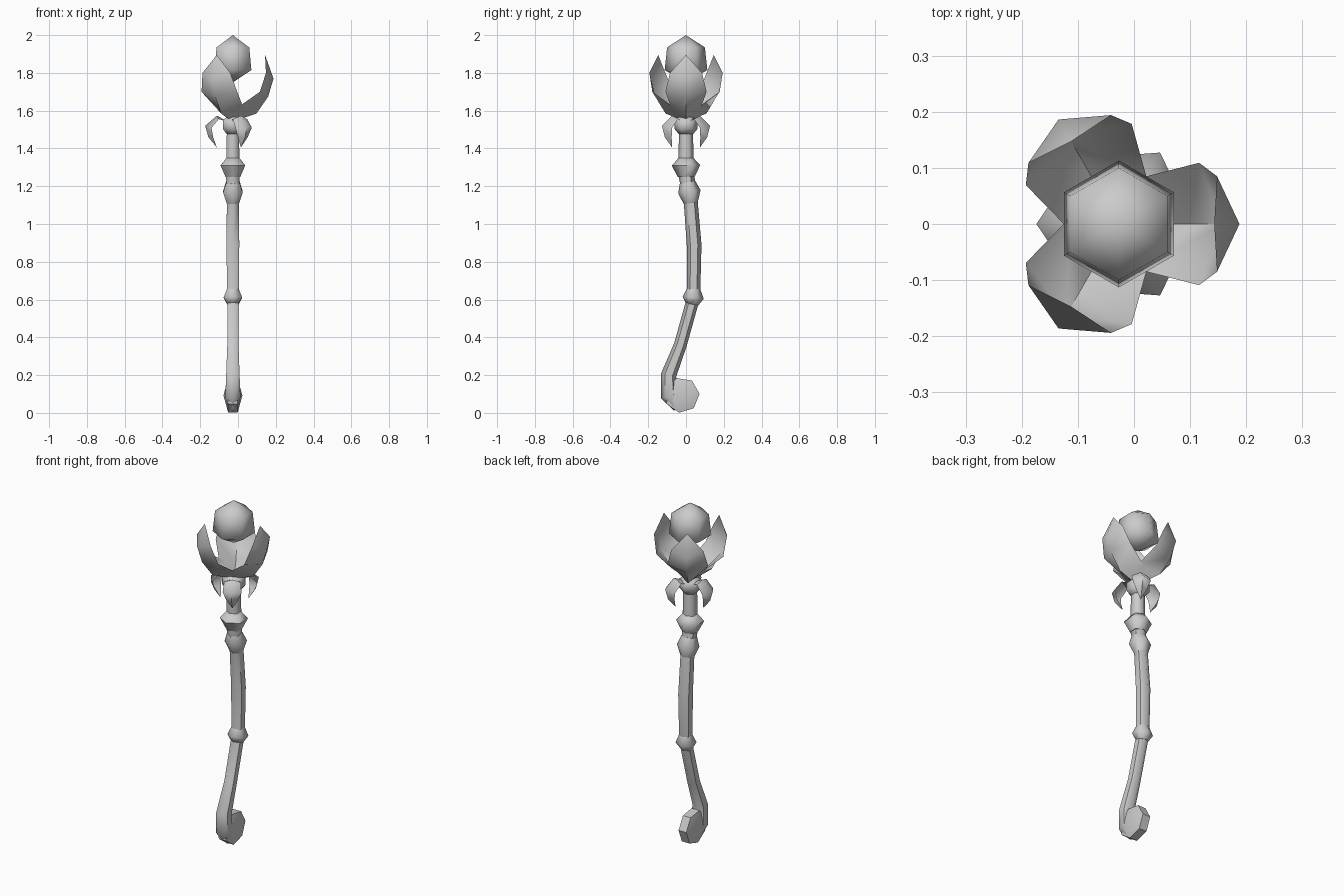
import bpy, bmesh, math
from mathutils import Vector, Matrix

if "Cube" in bpy.data.objects:
    bpy.data.objects.remove(bpy.data.objects["Cube"])

AXIS_X = -0.027
SIDES = 6

grey = bpy.data.materials.new("plain grey")
grey.use_nodes = True
grey.diffuse_color = (0.6, 0.6, 0.6, 1)
grey.node_tree.nodes["Principled BSDF"].inputs["Base Color"].default_value = (0.6, 0.6, 0.6, 1)


def finish(bm, name, angle=60, closed=True):
    """Turn the bmesh into a smooth-shaded object on the staff axis."""
    if closed:
        bmesh.ops.recalc_face_normals(bm, faces=bm.faces)
    mesh = bpy.data.meshes.new(name)
    bm.to_mesh(mesh)
    bm.free()
    mesh.materials.append(grey)
    obj = bpy.data.objects.new(name, mesh)
    obj.location.x = AXIS_X
    bpy.context.collection.objects.link(obj)
    bpy.ops.object.select_all(action='DESELECT')
    obj.select_set(True)
    bpy.context.view_layer.objects.active = obj
    bpy.ops.object.shade_smooth_by_angle(angle=math.radians(angle))
    return obj


def tube(name, path, angle=60):
    """Six-sided tube through (y, z, radius) points, bent in the y-z plane."""
    bm = bmesh.new()
    centres = [Vector((0, y, z)) for y, z, r in path]
    rings = []
    for i, (y, z, r) in enumerate(path):
        along = (centres[min(i + 1, len(path) - 1)] - centres[max(i - 1, 0)]).normalized()
        across = Vector((1, 0, 0))
        forward = along.cross(across)
        ring = []
        for k in range(SIDES):
            a = math.tau * (k + 0.5) / SIDES + math.pi / 3 * 0.5 + math.pi / 6
            a = math.tau * k / SIDES + math.pi / 2
            ring.append(bm.verts.new(centres[i] + r * (math.cos(a) * across + math.sin(a) * forward)))
        rings.append(ring)
    for low, high in zip(rings, rings[1:]):
        for k in range(SIDES):
            n = (k + 1) % SIDES
            bm.faces.new((low[k], low[n], high[n], high[k]))
    bm.faces.new(rings[0])
    bm.faces.new(rings[-1])
    bmesh.ops.remove_doubles(bm, verts=bm.verts, dist=0.0005)
    return finish(bm, name, angle)


def leaf(name, turn, rows, tip):
    """Creased leaf: rows of (spine r, spine z, edge r, edge z, half width)."""
    bm = bmesh.new()
    strips = [[bm.verts.new((er, -w, ez)), bm.verts.new((sr, 0, sz)), bm.verts.new((er, w, ez))]
              for sr, sz, er, ez, w in rows]
    for a, b in zip(strips, strips[1:]):
        for k in range(2):
            bm.faces.new((a[k], a[k + 1], b[k + 1], b[k]))
    end = bm.verts.new((tip[0], 0, tip[1]))
    for k in range(2):
        bm.faces.new((strips[-1][k], strips[-1][k + 1], end))
    bmesh.ops.rotate(bm, verts=bm.verts, matrix=Matrix.Rotation(math.radians(turn), 3, 'Z'))
    bmesh.ops.reverse_faces(bm, faces=bm.faces)
    return finish(bm, name, closed=False)


# Bent shaft, from the hooked foot up to the flower
tube("shaft", [(-0.04, 0.03, 0.03), (-0.088, 0.09, 0.046), (-0.092, 0.2, 0.041),
               (-0.03, 0.36, 0.034), (0.03, 0.575, 0.034), (0.04, 0.65, 0.036),
               (0.043, 0.89, 0.039), (0.025, 1.12, 0.037), (0.005, 1.24, 0.041),
               (0, 1.34, 0.04), (0, 1.5, 0.037)])

# Swollen joints and the collar below the flower
tube("lower_joint", [(0.032, 0.575, 0.034), (0.038, 0.61, 0.056), (0.041, 0.66, 0.034)])
tube("middle_joint", [(0.025, 1.11, 0.037), (0.018, 1.17, 0.06), (0.008, 1.22, 0.042)])
tube("upper_joint", [(0.002, 1.25, 0.045), (0, 1.31, 0.075), (0, 1.35, 0.04)])
tube("collar", [(0, 1.475, 0.037), (0, 1.505, 0.062), (0, 1.55, 0.062), (0, 1.57, 0.03)])

# Lens-shaped knob that closes the hook
bm = bmesh.new()
rim = []
for k in range(7):
    a = math.tau * k / 7 + 0.07
    y, z = -0.022 + 0.094 * math.cos(a), 0.094 + 0.094 * math.sin(a)
    rim.append([bm.verts.new((s * 0.025, y, z)) for s in (-1, 1)])
for side in (0, 1):
    hub = bm.verts.new(((side * 2 - 1) * 0.05, -0.022, 0.092))
    for k in range(7):
        bm.faces.new((rim[k][side], rim[(k + 1) % 7][side], hub))
for k in range(7):
    n = (k + 1) % 7
    bm.faces.new((rim[k][0], rim[n][0], rim[n][1], rim[k][1]))
finish(bm, "hook_knob", 35)

# Faceted orb
tube("orb", [(0, 1.75, 0.0001), (0, 1.815, 0.113), (0, 1.935, 0.1), (0, 2.0, 0.0001)], 75)

# Three upright petals and three drooping sepals between them
PETAL = [(0.01, 1.545, 0.0, 1.555, 0.025), (0.125, 1.585, 0.03, 1.62, 0.08),
         (0.187, 1.675, 0.143, 1.70, 0.109), (0.215, 1.77, 0.175, 1.80, 0.085)]
SEPAL = [(0.03, 1.545, 0.02, 1.54, 0.025), (0.085, 1.573, 0.075, 1.555, 0.045),
         (0.147, 1.52, 0.113, 1.51, 0.05), (0.13, 1.46, 0.105, 1.46, 0.03)]
for i in range(3):
    leaf(f"petal_{i + 1}", 120 * i, PETAL, (0.17, 1.895))
    leaf(f"sepal_{i + 1}", 120 * i + 60, SEPAL, (0.085, 1.405))
